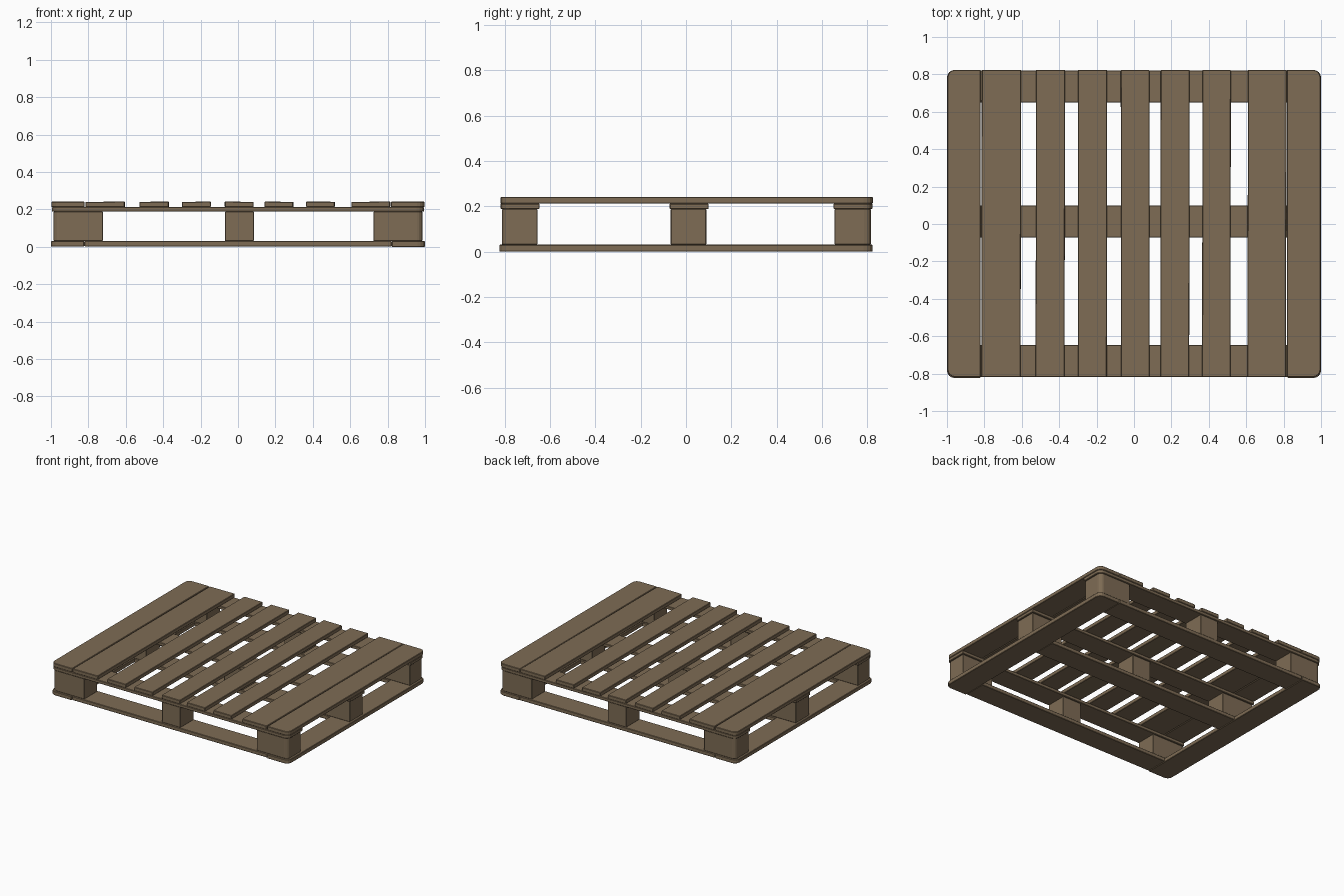
import bpy, bmesh, random
from math import cos, sin, pi, radians

if "Cube" in bpy.data.objects:
    bpy.data.objects.remove(bpy.data.objects["Cube"])

random.seed(4)
wood = bpy.data.materials.new("weathered_wood")
wood.diffuse_color = (0.21, 0.15, 0.09, 1)
wood.use_nodes = True
wood.node_tree.nodes["Principled BSDF"].inputs["Base Color"].default_value = wood.diffuse_color


def plank(name, x, y, z, corners=(), r=0.04, roll=0.0, yaw=0.0):
    """Board spanning x, y, z ranges; the listed (sx, sy) corners are rounded."""
    cx, cy, cz = (sum(v) / 2 for v in (x, y, z))
    hx, hy, hz = ((v[1] - v[0]) / 2 for v in (x, y, z))
    pts = []
    for i, (sx, sy) in enumerate([(1, 1), (-1, 1), (-1, -1), (1, -1)]):
        if (sx, sy) in corners:
            for k in range(5):
                a = i * pi / 2 + k * pi / 8
                pts.append((sx * (hx - r) + r * cos(a), sy * (hy - r) + r * sin(a)))
        else:
            pts.append((sx * hx, sy * hy))
    bm = bmesh.new()
    face = bm.faces.new([bm.verts.new((px, py, -hz)) for px, py in pts])
    ext = bmesh.ops.extrude_face_region(bm, geom=[face])
    bmesh.ops.translate(bm, vec=(0, 0, 2 * hz),
                        verts=[g for g in ext["geom"] if isinstance(g, bmesh.types.BMVert)])
    bmesh.ops.recalc_face_normals(bm, faces=bm.faces)
    mesh = bpy.data.meshes.new(name)
    bm.to_mesh(mesh)
    bm.free()
    mesh.materials.append(wood)
    ob = bpy.data.objects.new(name, mesh)
    ob.location = (cx, cy, cz)
    ob.rotation_euler = (0, roll, yaw)
    bpy.context.collection.objects.link(ob)
    # softly worn edges
    bev = ob.modifiers.new("worn_edges", "BEVEL")
    bev.width, bev.segments = 0.003, 1
    bev.limit_method, bev.angle_limit = "ANGLE", radians(40)
    return ob


LEFT, RIGHT = ((-1, 1), (-1, -1)), ((1, 1), (1, -1))

# Top deck boards, slightly uneven in the middle
deck = [(-0.997, -0.82), (-0.815, -0.605), (-0.525, -0.37), (-0.30, -0.145), (-0.07, 0.083),
        (0.142, 0.296), (0.365, 0.517), (0.608, 0.814), (0.818, 0.997)]
for i, xs in enumerate(deck):
    ends = LEFT if i == 0 else RIGHT if i == 8 else ()
    loose = 0 < i < 8
    plank(f"deck_board_{i + 1}", xs, (-0.818, 0.824), (0.212, 0.241), ends,
          roll=random.uniform(-0.01, 0.01) if loose else 0,
          yaw=random.uniform(-0.002, 0.002) if loose else 0)

# Rows running along x: stringer, three blocks and a bottom runner each
rows = [("front", -1, (-0.818, -0.646), (-0.812, -0.655)),
        ("middle", 0, (-0.072, 0.1), (-0.068, 0.09)),
        ("back", 1, (0.65, 0.822), (0.655, 0.816))]
cols = [("left", -1, (-0.986, -0.722)), ("centre", 0, (-0.07, 0.085)), ("right", 1, (0.724, 0.986))]
for row, sy, board_y, block_y in rows:
    plank(f"{row}_stringer", (-0.995, 0.995), board_y, (0.188, 0.212), ((-1, sy), (1, sy)))
    plank(f"{row}_bottom_runner", (-0.82, 0.82), board_y, (0.002, 0.031))
    for col, sx, block_x in cols:
        plank(f"{row}_{col}_block", block_x, block_y, (0.031, 0.188), ((sx, sy),), r=0.03)

# Bottom end boards closing the base frame
plank("left_bottom_board", (-1.0, -0.822), (-0.823, 0.823), (0.001, 0.031), LEFT)
plank("right_bottom_board", (0.822, 1.0), (-0.823, 0.823), (0.0, 0.031), RIGHT)
